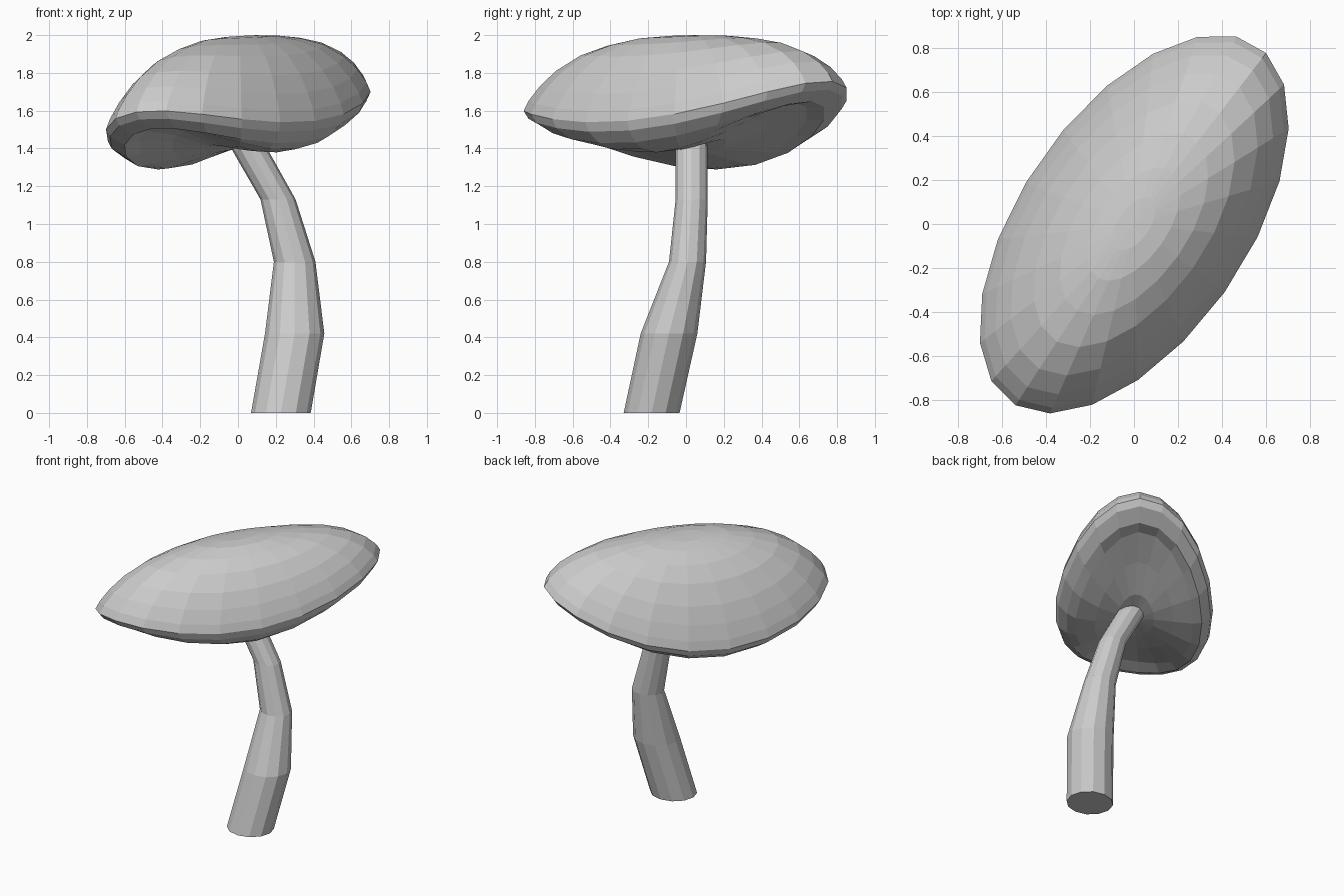
import bpy, bmesh
from math import sin, cos, pi, radians

if "Cube" in bpy.data.objects:
    bpy.data.objects.remove(bpy.data.objects["Cube"])

U = (0.57, 0.82)      # long direction of the cap
V = (0.82, -0.57)     # short direction of the cap
LONG, SHORT = 0.985, 0.515


def loft(name, rings, start, end):
    """Skin a list of point rings; each end is closed by a tip point or an n-gon."""
    bm = bmesh.new()
    loops = [[bm.verts.new(p) for p in ring] for ring in rings]
    n = len(loops[0])
    for a, b in zip(loops, loops[1:]):
        for i in range(n):
            j = (i + 1) % n
            bm.faces.new((a[i], a[j], b[j], b[i]))
    for loop, tip in ((loops[0], start), (loops[-1], end)):
        if tip is None:
            bm.faces.new(loop)
        else:
            t = bm.verts.new(tip)
            for i in range(n):
                bm.faces.new((loop[i], loop[(i + 1) % n], t))
    bmesh.ops.recalc_face_normals(bm, faces=bm.faces[:])
    mesh = bpy.data.meshes.new(name)
    bm.to_mesh(mesh)
    bm.free()
    obj = bpy.data.objects.new(name, mesh)
    bpy.context.collection.objects.link(obj)
    return obj


def cap_ring(r, z, saddle, tilt_u, tilt_v, n=21):
    """Oval ring, tilted and drooping along its short direction."""
    pts = []
    for i in range(n):
        t = radians(5.5) + 2 * pi * i / n
        c, s = cos(t), sin(t)
        pts.append((r * (U[0] * LONG * c + V[0] * SHORT * s),
                    r * (U[1] * LONG * c + V[1] * SHORT * s),
                    z + tilt_u * c + tilt_v * s + saddle * cos(2 * t)))
    return pts


# Cap: top dome down to the rim, then the turned-under lip and hollow underside
cap_profile = [
    (0.14, 1.991, 0.001, 0.004, 0.008), (0.30, 1.978, 0.006, 0.010, 0.018),
    (0.48, 1.940, 0.018, 0.022, 0.034), (0.65, 1.880, 0.038, 0.037, 0.052),
    (0.80, 1.790, 0.064, 0.054, 0.068), (0.90, 1.703, 0.084, 0.068, 0.078),
    (0.97, 1.620, 0.097, 0.076, 0.084), (1.00, 1.566, 0.103, 0.080, 0.085),
    (0.97, 1.522, 0.106, 0.078, 0.080), (0.86, 1.468, 0.104, 0.072, 0.070),
    (0.75, 1.463, 0.115, 0.060, 0.050), (0.50, 1.438, 0.080, 0.035, 0.022),
    (0.25, 1.408, 0.025, 0.015, 0.006),
]
loft("mushroom_cap", [cap_ring(*p) for p in cap_profile],
     (0, 0, 1.992), (0, 0, 1.40))

# Stem: bent tapering tube, flat at the ground
stem_path = [
    (0.227, -0.182, 0.0, 0.158, 0.148), (0.300, -0.09, 0.42, 0.157, 0.15),
    (0.30, 0.008, 0.80, 0.11, 0.098), (0.212, 0.03, 1.13, 0.093, 0.085),
    (0.065, 0.03, 1.39, 0.095, 0.085), (0.035, 0.03, 1.44, 0.09, 0.08),
]
SIDES = 12
stem_rings = [[(x + rx * cos(2 * pi * i / SIDES), y + ry * sin(2 * pi * i / SIDES), z)
               for i in range(SIDES)] for x, y, z, rx, ry in stem_path]
loft("mushroom_stem", stem_rings, None, None)
